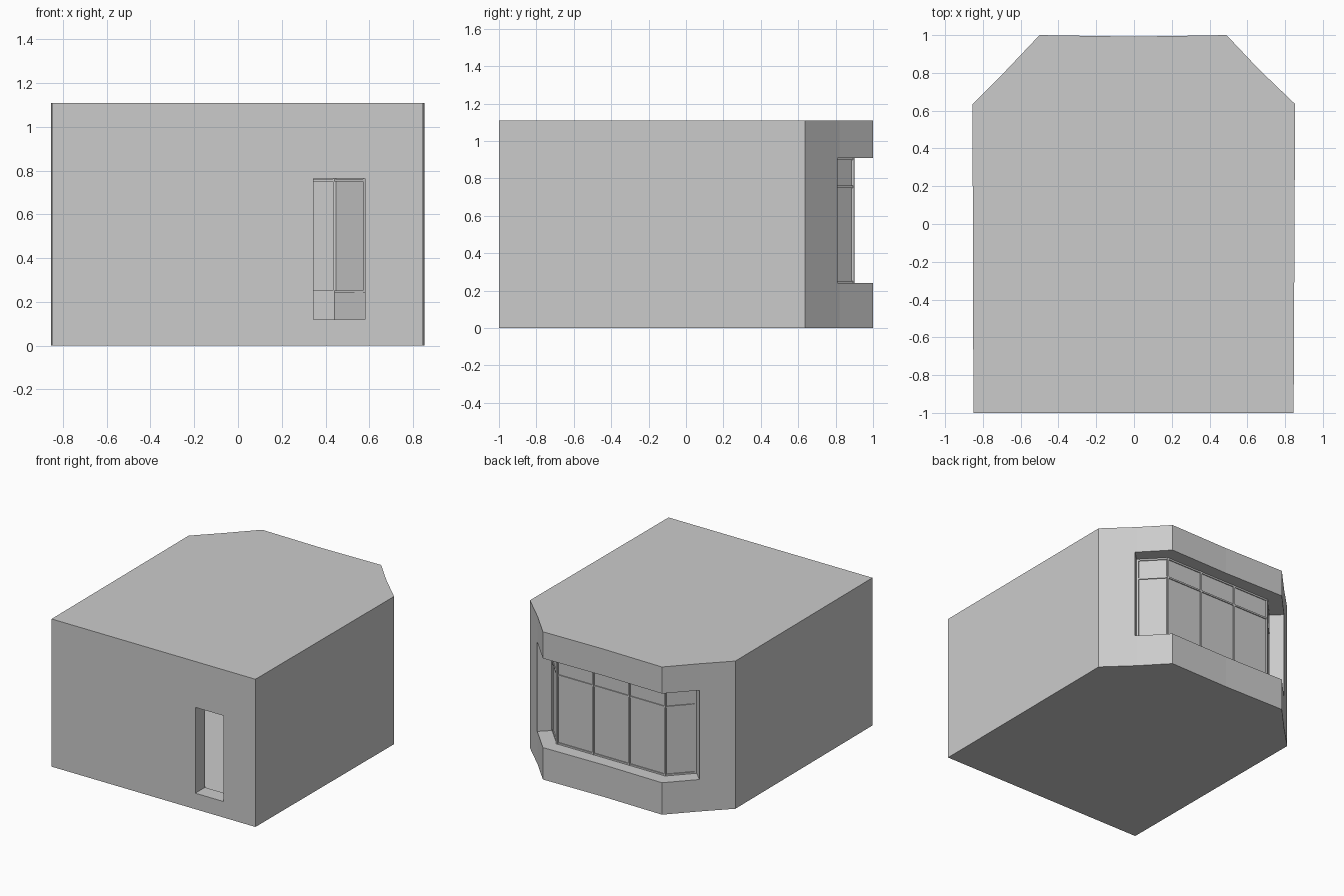
import bpy, bmesh, math
from mathutils import Vector

if "Cube" in bpy.data.objects:
    bpy.data.objects.remove(bpy.data.objects["Cube"])

H = 1.11          # overall height
WALL = 0.115      # shell thickness
Z0, Z1 = 0.24, 0.91   # bay window opening
OUTLINE = [(-.85, -1), (.845, -1), (.853, .635), (.66, .82), (.49, 1),
           (0, .992), (-.5, 1), (-.68, .81), (-.855, .635)]
BAY = [(.67, .81), (.49, 1), (-.5, 1), (-.68, .81)]


def offset(pts, d, closed=False):
    """Mitred offset of a counter-clockwise path; positive d goes inward."""
    pts = [Vector(p) for p in pts]
    n = len(pts)
    out = []
    for i, p in enumerate(pts):
        norms = []
        for a, b in ((i - 1, i), (i, i + 1)):
            if closed or (a >= 0 and b < n):
                e = (pts[b % n] - pts[a % n]).normalized()
                norms.append(Vector((-e.y, e.x)))
        m = sum(norms, Vector((0, 0))).normalized()
        out.append(p + m * d / m.dot(norms[0]))
    return out


def prism(name, pts, z0, z1):
    bm = bmesh.new()
    base = bm.faces.new([bm.verts.new((p[0], p[1], z0)) for p in pts])
    top = bmesh.ops.extrude_face_region(bm, geom=[base])["geom"]
    bmesh.ops.translate(bm, vec=(0, 0, z1 - z0),
                        verts=[g for g in top if isinstance(g, bmesh.types.BMVert)])
    bmesh.ops.recalc_face_normals(bm, faces=bm.faces)
    me = bpy.data.meshes.new(name)
    bm.to_mesh(me)
    bm.free()
    ob = bpy.data.objects.new(name, me)
    bpy.context.collection.objects.link(ob)
    return ob


def strip(name, d0, d1, z0, z1):
    """Band following the bay between two inward offsets."""
    return prism(name, offset(BAY, d0) + offset(BAY, d1)[::-1], z0, z1)


def post(name, p, direction, w=0.014, depth=0.022):
    t = Vector(direction).normalized() * w / 2
    n = Vector((-t.y, t.x)).normalized() * depth / 2
    prism(name, [p - t - n, p + t - n, p + t + n, p - t + n], Z0, Z1)


# Hollow room shell with bay and doorway openings
shell = prism("room_shell", OUTLINE, 0, H)
cutters = [
    prism("room_cutter", offset(OUTLINE, WALL, True), WALL, H - WALL),
    strip("bay_cutter", -.1, .2, Z0, Z1),
    prism("doorway_cutter", [(.345, -1.1), (.58, -1.1), (.58, -.8), (.345, -.8)], .12, .765),
]
for c in cutters:
    mod = shell.modifiers.new(c.name, 'BOOLEAN')
    mod.operation = 'DIFFERENCE'
    mod.solver = 'EXACT'
    mod.object = c
    c.hide_render = True

# Apply the openings and remove the cutters
dg = bpy.context.evaluated_depsgraph_get()
shell_mesh = bpy.data.meshes.new_from_object(shell.evaluated_get(dg))
shell.modifiers.clear()
shell.data = shell_mesh
for c in cutters:
    bpy.data.objects.remove(c)

# Glazing and rails
strip("bay_glass", .109, .113, Z0, Z1)
for name, z in (("bottom_rail", Z0), ("transom_rail", .75), ("top_rail", Z1 - .012)):
    strip(name, .102, .12, z, z + .012)

# Posts: back mullions, corner posts and end posts
path = offset(BAY, .111)
for i in (1, 2):
    post("mullion", path[1].lerp(path[2], i / 3), (1, 0))
    post("corner_post", path[i], path[i + 1] - path[i - 1])
for a, b in ((0, 1), (3, 2)):
    d = (path[b] - path[a]).normalized()
    post("end_post", path[a] + d * .007, d)
